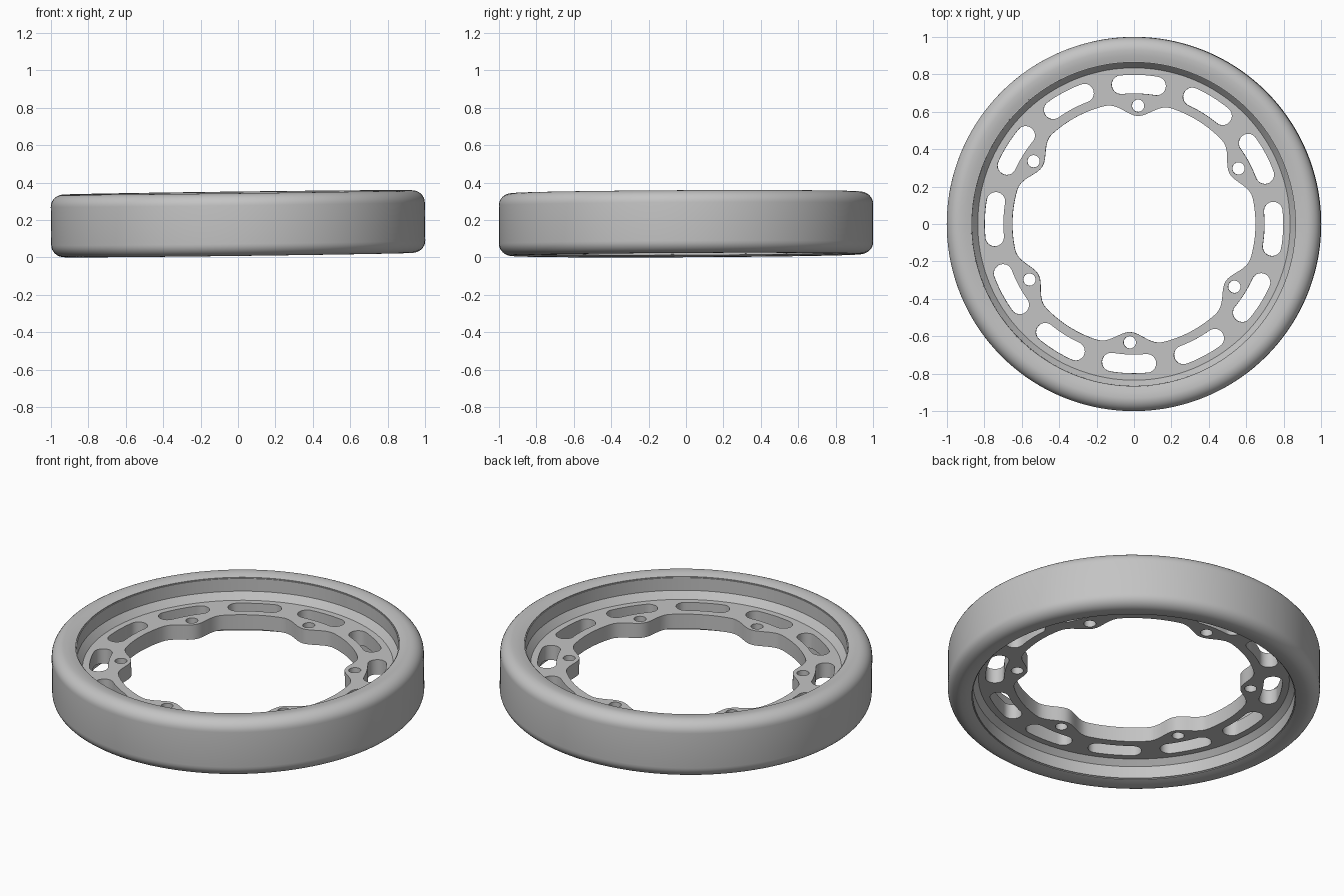
import bpy, bmesh
from math import sin, cos, pi, radians, degrees
from mathutils import Matrix

cube = bpy.data.objects.get("Cube")
if cube:
    bpy.data.objects.remove(cube, do_unlink=True)

grey = bpy.data.materials.new("light grey")
grey.use_nodes = True
COLOUR = (0.55, 0.55, 0.55, 1)
grey.diffuse_color = COLOUR
grey.node_tree.nodes["Principled BSDF"].inputs["Base Color"].default_value = COLOUR

# The whole wheel leans very slightly
LEAN = (Matrix.Translation((0, 0, 0.18)) @ Matrix.Rotation(0.005, 4, 'X')
        @ Matrix.Rotation(-0.0125, 4, 'Y'))
TURN = -2  # degrees the bolt pattern is turned about z


def finish(name, bm, angle):
    """Turn a bmesh into a finished, placed and shaded part."""
    bmesh.ops.remove_doubles(bm, verts=bm.verts, dist=1e-5)
    bmesh.ops.recalc_face_normals(bm, faces=bm.faces)
    mesh = bpy.data.meshes.new(name)
    bm.to_mesh(mesh)
    bm.free()
    mesh.materials.clear()
    mesh.materials.append(grey)
    obj = bpy.data.objects.new(name, mesh)
    bpy.context.collection.objects.link(obj)
    obj.matrix_world = LEAN
    bpy.ops.object.select_all(action='DESELECT')
    obj.select_set(True)
    bpy.context.view_layer.objects.active = obj
    bpy.ops.object.shade_smooth_by_angle(angle=radians(angle))
    return obj


def lathe(name, profile, angle):
    """Revolve a closed (radius, height) outline about z."""
    bm = bmesh.new()
    verts = [bm.verts.new((r, 0, z)) for r, z in profile]
    edges = [bm.edges.new((a, b)) for a, b in zip(verts, verts[1:] + verts[:1])]
    bmesh.ops.spin(bm, geom=verts + edges, cent=(0, 0, 0), axis=(0, 0, 1),
                   angle=2 * pi, steps=144, use_merge=True)
    return finish(name, bm, angle)


def polar(r, deg):
    a = radians(deg)
    return r * cos(a), r * sin(a)


def mirrored(half):
    """Add the lower half of an outline given from top inside outwards."""
    return half + [(r, -z) for r, z in reversed(half)]


# Tyre: rounded shoulders and a shallow inner lip
shoulder = [(0.93 + 0.07 * sin(i * pi / 16), 0.1025 + 0.065 * cos(i * pi / 16))
            for i in range(9)]
lathe("tyre", mirrored([(0.87, 0.157), (0.90, 0.165)] + shoulder), 35)

# Rim: straight walls with cones running in to the web
WEB_TOP, WEB_BOTTOM = 0.037, -0.05
lathe("rim", [(0.88, 0.152), (0.865, 0.152), (0.865, 0.077), (0.835, WEB_TOP),
              (0.835, WEB_BOTTOM), (0.865, -0.08), (0.865, -0.152),
              (0.88, -0.152)], 25)


# Web outlines
def inner_radius(deg):
    """Bore radius, dipping inwards at each of six bolt lugs."""
    off = abs((deg + 30) % 60 - 30)
    dip = 0.5 + 0.5 * cos(pi * off / 15.5) if off < 15.5 else 0
    return 0.65 - 0.072 * dip


def circle(cx, cy, r, count):
    return [(cx + r * cos(2 * pi * i / count), cy + r * sin(2 * pi * i / count))
            for i in range(count)]


def slot(centre, radius=0.748, half=7.3, cap=0.05):
    """Curved slot with round ends."""
    pts = []
    for side in (1, -1):
        pts += [polar(radius + side * cap, centre + side * half * (i / 4 - 1))
                for i in range(8)]
        cx, cy = polar(radius, centre + side * half)
        start = centre + (0 if side > 0 else 180)
        for i in range(13):
            dx, dy = polar(cap, start + i * 15)
            pts.append((cx + dx, cy + dy))
    return pts


outlines = [circle(0, 0, 0.837, 144)]
outlines.append([polar(inner_radius(d), d + 90 + TURN) for d in range(0, 360, 2)])
for k in range(12):
    outlines.append(slot(90 + TURN + 30 * k))
for k in range(6):
    outlines.append(circle(*polar(0.633, 90 + TURN + 60 * k), 0.033, 24))

# Web: filled flat curve with holes, given thickness
curve = bpy.data.curves.new("web_outline", 'CURVE')
curve.dimensions = '2D'
curve.fill_mode = 'BOTH'
curve.extrude = (WEB_TOP - WEB_BOTTOM) / 2
for pts in outlines:
    spline = curve.splines.new('POLY')
    spline.points.add(len(pts) - 1)
    for point, (x, y) in zip(spline.points, pts):
        point.co = (x, y, 0, 1)
    spline.use_cyclic_u = True
helper = bpy.data.objects.new("web_outline", curve)
bpy.context.collection.objects.link(helper)
bpy.context.view_layer.update()
graph = bpy.context.evaluated_depsgraph_get()
flat = bpy.data.meshes.new_from_object(helper.evaluated_get(graph))
bm = bmesh.new()
bm.from_mesh(flat)
bmesh.ops.translate(bm, verts=bm.verts, vec=(0, 0, (WEB_TOP + WEB_BOTTOM) / 2))
bpy.data.objects.remove(helper, do_unlink=True)
bpy.data.meshes.remove(flat)
finish("bolt_web", bm, 30)
